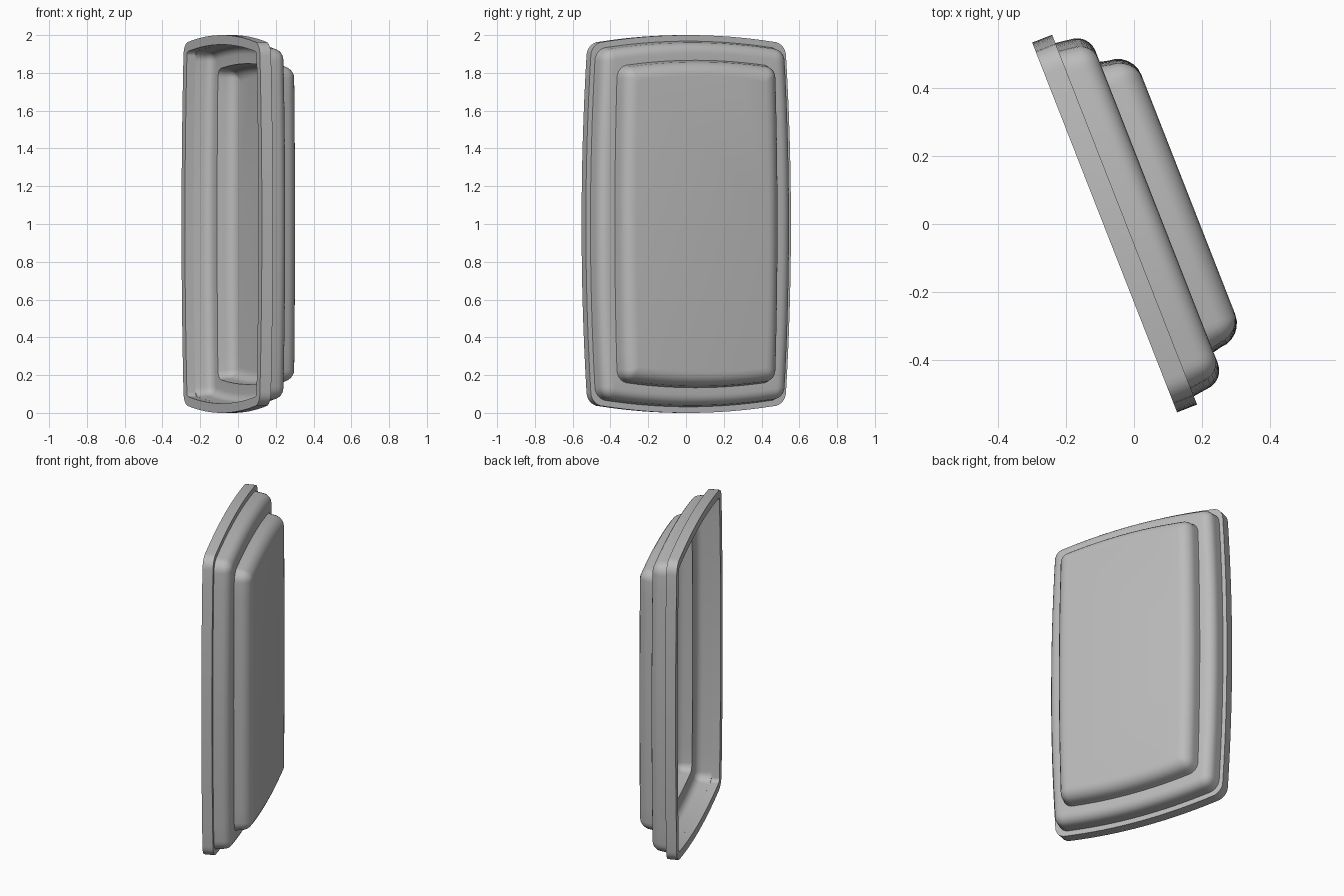
import bpy, bmesh, math
from mathutils import Vector

cube = bpy.data.objects.get("Cube")
if cube:
    bpy.data.objects.remove(cube, do_unlink=True)

grey = bpy.data.materials.new("plain_grey")
grey.use_nodes = True
grey.diffuse_color = (0.5, 0.5, 0.5, 1)
grey.node_tree.nodes["Principled BSDF"].inputs["Base Color"].default_value = (0.5, 0.5, 0.5, 1)

# Local axes: across the tray, and outward through its depth
TURN = math.radians(21.4)
ACROSS = Vector((math.sin(TURN), -math.cos(TURN), 0))
DEPTH = Vector((math.cos(TURN), math.sin(TURN), 0))
CENTRE = Vector((0, 0, 1)) - 0.022 * ACROSS
SIDE, ARC = 8, 6


def outline(half_w, half_h, bow_w, bow_h, radius):
    """Rounded rectangle with gently bowed sides."""
    cw, ch = half_w - bow_w - radius, half_h - bow_h - radius
    quad = []
    for i in range(SIDE):
        t = i / SIDE
        quad.append((half_w - bow_w * t * t, ch * t))
    for i in range(ARC + 1):
        a = math.pi / 2 * i / ARC
        quad.append((cw + radius * math.cos(a), ch + radius * math.sin(a)))
    for i in range(1, SIDE):
        t = 1 - i / SIDE
        quad.append((cw * t, half_h - bow_h * t * t))
    points = []
    for k in range(4):
        mirror_w = -1 if k in (1, 2) else 1
        mirror_h = -1 if k in (2, 3) else 1
        part = [(x * mirror_w, y * mirror_h) for x, y in quad]
        axis = (0, half_h * mirror_h)
        # Each quarter holds one side midpoint; add the top or bottom midpoint
        if k % 2 == 0:
            points += part + [axis]
        else:
            points += part[:0:-1]
            if k == 1:
                points.append(part[0])
    return points


def ring(shape, inset, depth):
    w, h, bow_w, bow_h, r = shape
    pts = outline(w - inset, h - inset, bow_w, bow_h, max(r - inset, 0.015))
    return [CENTRE + ACROSS * x + Vector((0, 0, y)) + DEPTH * depth for x, y in pts]


def step(shape, base, top, radius, draft):
    """Drafted wall ending in a rounded shoulder."""
    rings = [ring(shape, 0, base)]
    for i in range(7):
        a = math.pi / 2 * i / 6
        rings.append(ring(shape, draft + radius * (1 - math.cos(a)),
                          top - radius + radius * math.sin(a)))
    return rings


def thinner(shape, wall):
    w, h, bow_w, bow_h, r = shape
    return (w - wall, h - wall, bow_w, bow_h, r - wall)


# Half width, half height, side bows and corner radius of each tier
flange = (0.583, 1.0, 0.028, 0.035, 0.075)
lower = (0.557, 0.968, 0.025, 0.032, 0.075)
upper = (0.458, 0.867, 0.012, 0.024, 0.07)
WALL = 0.018

outer = [ring(flange, 0, -0.084), ring(flange, 0, -0.021)]
outer += step(lower, -0.021, 0.08, 0.058, 0.006)
outer += step(upper, 0.08, 0.18, 0.075, 0.006)
inner = [ring(flange, 0.05, -0.084), ring(flange, 0.05, -0.035)]
inner += step(thinner(lower, WALL), -0.035, 0.08 - WALL, 0.045, 0.006)
inner += step(thinner(upper, WALL), 0.08 - WALL, 0.18 - WALL, 0.06, 0.006)

# Hollow stepped tray: inside floor, out over the rim, up to the outer panel
bm = bmesh.new()
loops = [[bm.verts.new(p) for p in r] for r in inner[::-1] + outer]
for a, b in zip(loops, loops[1:]):
    for i in range(len(a)):
        j = (i + 1) % len(a)
        bm.faces.new((a[i], a[j], b[j], b[i]))
bm.faces.new(loops[0])
bm.faces.new(loops[-1])
bmesh.ops.recalc_face_normals(bm, faces=bm.faces)
mesh = bpy.data.meshes.new("stepped_tray")
bm.to_mesh(mesh)
bm.free()
mesh.materials.append(grey)
tray = bpy.data.objects.new("stepped_tray", mesh)
bpy.context.collection.objects.link(tray)
bpy.context.view_layer.objects.active = tray
tray.select_set(True)
bpy.ops.object.shade_smooth_by_angle(angle=math.radians(35))
